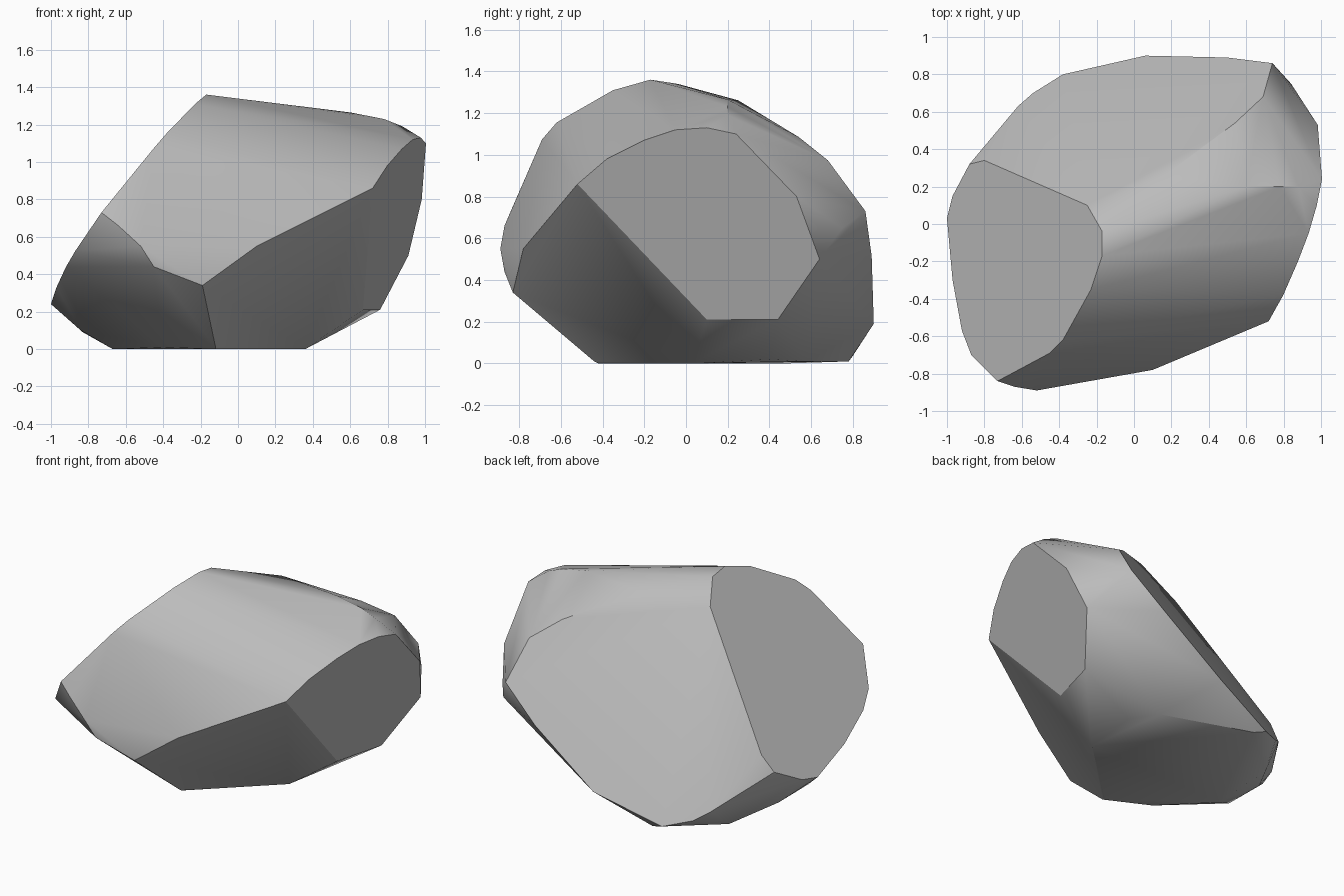
import bpy
import bmesh
from math import radians

# Remove only the default object
default_cube = bpy.data.objects.get("Cube")
if default_cube:
    bpy.data.objects.remove(default_cube, do_unlink=True)


def stone_material(name, colour):
    material = bpy.data.materials.new(name)
    material.use_nodes = True
    material.diffuse_color = colour
    shader = next(n for n in material.node_tree.nodes if n.type == "BSDF_PRINCIPLED")
    shader.inputs["Base Color"].default_value = colour
    return material


def sloped_facet(outline, anchor, slope_x, slope_y):
    """Lift a plan outline onto a sloping plane through the anchor point."""
    ax, ay, az = anchor
    return [(x, y, az + slope_x * (x - ax) + slope_y * (y - ay)) for x, y in outline]


def side_facet(outline, anchor, slope_y, slope_z):
    """Push a side outline out onto a leaning plane through the anchor point."""
    ax, ay, az = anchor
    return [(ax + slope_y * (y - ay) + slope_z * (z - az), y, z) for y, z in outline]


def rock_from_facets(name, facets, material):
    """Wrap the facets in one convex skin and merge the flat regions."""
    bm = bmesh.new()
    for facet in facets:
        for point in facet:
            bm.verts.new(point)
    bmesh.ops.remove_doubles(bm, verts=bm.verts[:], dist=0.015)
    hull = bmesh.ops.convex_hull(bm, input=bm.verts[:], use_existing_faces=False)
    inside = {v for key in ("geom_interior", "geom_unused")
              for v in hull[key] if isinstance(v, bmesh.types.BMVert)}
    bmesh.ops.delete(bm, geom=list(inside), context="VERTS")
    bmesh.ops.dissolve_limit(bm, angle_limit=radians(2),
                             verts=bm.verts[:], edges=bm.edges[:])
    bmesh.ops.recalc_face_normals(bm, faces=bm.faces[:])
    mesh = bpy.data.meshes.new(name)
    bm.to_mesh(mesh)
    bm.free()
    mesh.materials.append(material)
    rock = bpy.data.objects.new(name, mesh)
    bpy.context.collection.objects.link(rock)
    return rock


# Broad split face sloping down to -x
left_face = sloped_facet(
    [(-.8, .34), (-.25, .1), (-.17, -.04), (-.17, -.17), (-.23, -.35),
     (-.38, -.62), (-.45, -.69), (-.73, -.84), (-.87, -.7), (-.92, -.57),
     (-.97, -.3), (-1, .03), (-.97, .15), (-.88, .32)],
    anchor=(-.17, -.04, 1.34), slope_x=1.312, slope_y=-.156)

# Broad split face sloping down to the back
back_face = sloped_facet(
    [(-.62, .63), (-.54, .7), (-.38, .8), (.06, .9), (.5, .89), (.74, .86),
     (.69, .68), (.54, .54), (.3, .37), (.15, .25)],
    anchor=(-.25, .1, 1.213), slope_x=.702, slope_y=-1.55)

# Upright end face toward +x
end_face = side_facet(
    [(-.52, .86), (-.38, .98), (-.2, 1.07), (-.05, 1.12), (.1, 1.13),
     (.24, 1.1), (.53, .8), (.64, .5), (.44, .21), (.1, .21)],
    anchor=(.72, -.52, .86), slope_y=.269, slope_z=.336)

# Undercut front, rounded crest and worn corner
undercut = [(.1, -.78, .55), (-.19, -.83, .34), (-.12, -.44, .01),
            (-.45, -.87, .44), (-.52, -.89, .55), (-.64, -.87, .66)]
crest = [(.6, .2, 1.265), (.78, .2, 1.23), (.88, .2, 1.19)]
corner = [(.84, .75, .65)]

# Resting base and the chamfer at its -x end
base = [(-.12, -.42, 0), (.36, .03, 0), (.38, .4, .02), (.28, .58, .01),
        (-.3, .78, .01), (-.65, .47, 0), (-.67, 0, 0), (-.4, -.3, .01),
        (-.83, .2, .09), (-.84, -.1, .1)]

grey_stone = stone_material("grey stone", (0.5, 0.5, 0.5, 1))
rock = rock_from_facets(
    "rock", [left_face, back_face, end_face, undercut, crest, corner, base], grey_stone)

# Soft worn surfaces with crisp split edges
bpy.ops.object.select_all(action="DESELECT")
rock.select_set(True)
bpy.context.view_layer.objects.active = rock
bpy.ops.object.shade_smooth_by_angle(angle=radians(32))
